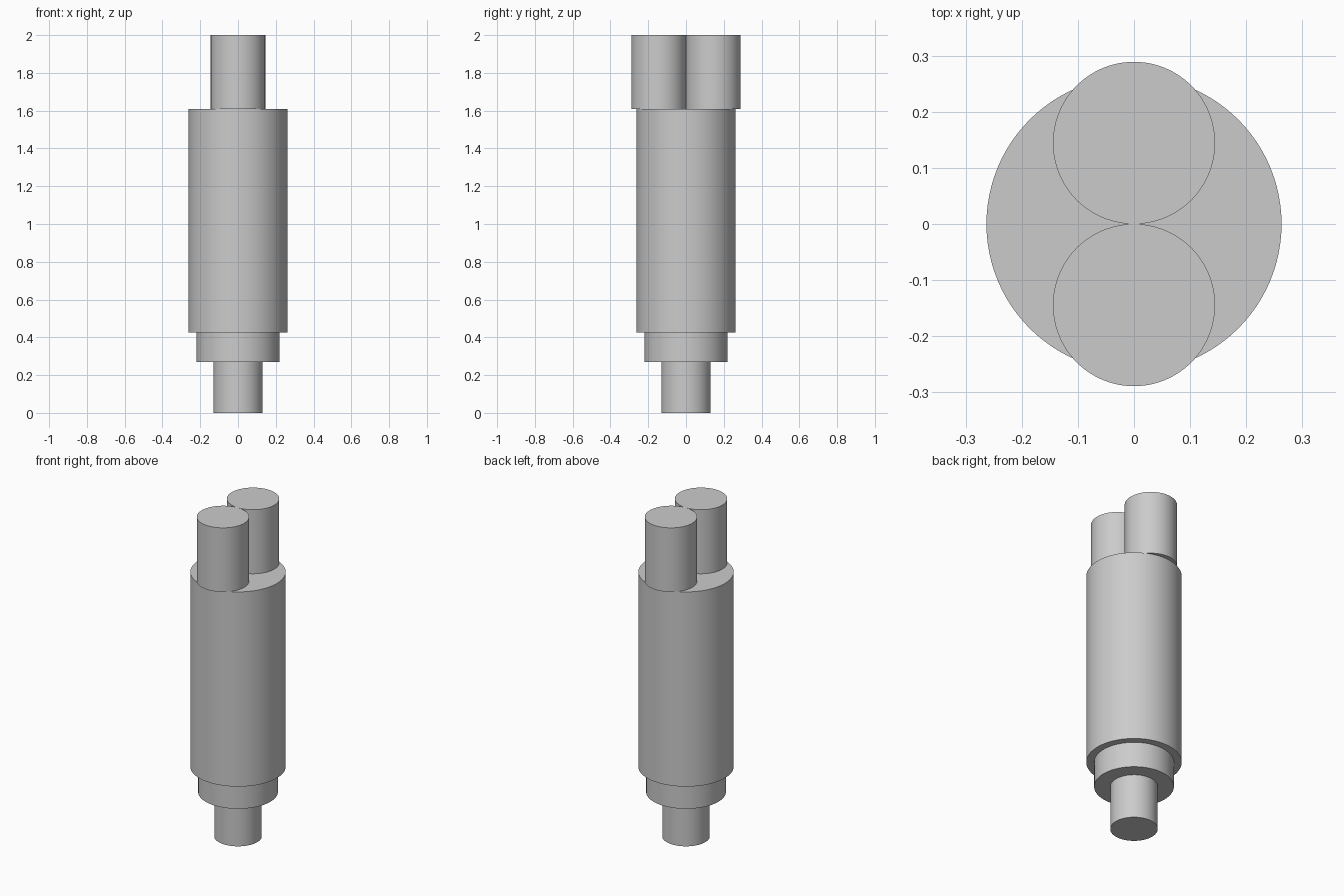
import bpy
import math

cube = bpy.data.objects.get("Cube")
if cube:
    bpy.data.objects.remove(cube, do_unlink=True)

GREY = (0.6, 0.6, 0.6, 1.0)
grey = bpy.data.materials.new("plain grey")
grey.use_nodes = True
grey.diffuse_color = GREY
grey.node_tree.nodes["Principled BSDF"].inputs["Base Color"].default_value = GREY


def cylinder(name, radius, bottom, top, y=0.0):
    """Upright smooth cylinder between two heights."""
    bpy.ops.mesh.primitive_cylinder_add(
        vertices=96, radius=radius, depth=top - bottom,
        location=(0, y, (bottom + top) / 2))
    part = bpy.context.object
    part.name = name
    part.data.materials.append(grey)
    bpy.ops.object.shade_smooth_by_angle(angle=math.radians(30))
    return part


# Stepped shaft, from the bottom up
cylinder("lower_stem", 0.131, 0.0, 0.27)
cylinder("collar", 0.22, 0.27, 0.425)
cylinder("main_body", 0.263, 0.425, 1.61)

# Twin posts that meet at the centre and overhang the body
for side, name in ((-1, "front_post"), (1, "back_post")):
    cylinder(name, 0.1445, 1.61, 2.0, side * 0.1445)
